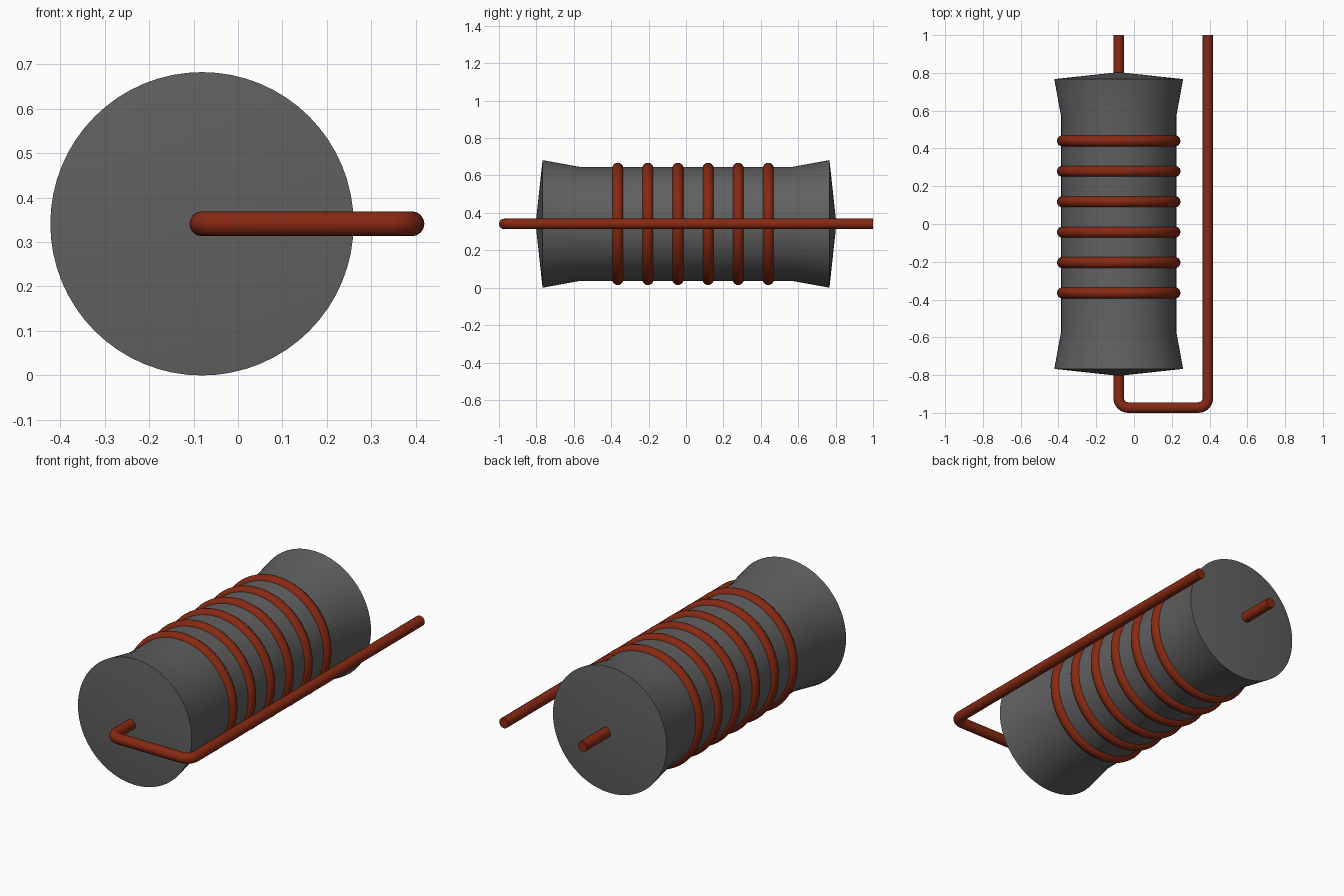
import bpy, bmesh
from math import pi, sin, cos, radians
from mathutils import Vector, Matrix

if "Cube" in bpy.data.objects:
    bpy.data.objects.remove(bpy.data.objects["Cube"], do_unlink=True)

CENTRE = Vector((-0.081, 0, 0.341))   # axis of the core, running along y
WIRE_R = 0.028
WIRE_X = 0.391                        # return wire beside the core
FRONT_Y = -0.972


def material(name, colour):
    m = bpy.data.materials.new(name)
    m.use_nodes = True
    m.diffuse_color = colour
    m.node_tree.nodes["Principled BSDF"].inputs["Base Color"].default_value = colour
    return m


grey = material("dark grey", (0.118, 0.118, 0.118, 1))
copper = material("copper red", (0.24, 0.022, 0.006, 1))


def smooth(obj):
    bpy.ops.object.select_all(action='DESELECT')
    obj.select_set(True)
    bpy.context.view_layer.objects.active = obj
    bpy.ops.object.shade_smooth_by_angle(angle=radians(35))


def lathe(name, profile, steps, mat, closed=False):
    """Revolve a (radius, y) profile about the core axis."""
    bm = bmesh.new()
    verts = [bm.verts.new((r, y, 0)) for r, y in profile]
    edges = [bm.edges.new(pair) for pair in zip(verts, verts[1:])]
    if closed:
        edges.append(bm.edges.new((verts[-1], verts[0])))
    bmesh.ops.spin(bm, geom=verts + edges, cent=(0, 0, 0), axis=(0, 1, 0),
                   angle=2 * pi, steps=steps)
    bmesh.ops.remove_doubles(bm, verts=bm.verts, dist=0.0005)
    bmesh.ops.recalc_face_normals(bm, faces=bm.faces)
    mesh = bpy.data.meshes.new(name)
    bm.to_mesh(mesh)
    bm.free()
    mesh.materials.append(mat)
    obj = bpy.data.objects.new(name, mesh)
    obj.location = CENTRE
    bpy.context.collection.objects.link(obj)
    smooth(obj)
    return obj


# Flared core with shallow conical ends
half = [(0.305, 0.57), (0.341, 0.767), (0, 0.804)]
lathe("core", [(r, -y) for r, y in reversed(half)] + half, 64, grey)

# Six wire rings around the core
for i in range(6):
    y = -0.365 + 0.161 * i
    ring = [(0.297 + 0.03 * cos(a), y + 0.03 * sin(a))
            for a in (2 * pi * k / 16 for k in range(16))]
    lathe(f"ring_{i + 1}", ring, 64, copper, closed=True)


# Wire through the core, bent at the front and returning along the left side
def bend(cx, cy, start, radius=0.05, steps=6):
    return [(cx + radius * cos(start + pi / 2 * k / steps),
             cy + radius * sin(start + pi / 2 * k / steps)) for k in range(steps + 1)]


x0, b = CENTRE.x, 0.05
path = [(x0, 1)] + bend(x0 + b, FRONT_Y + b, pi) \
    + bend(WIRE_X - b, FRONT_Y + b, 1.5 * pi) + [(WIRE_X, 1)]

curve = bpy.data.curves.new("wire", 'CURVE')
curve.dimensions = '3D'
curve.bevel_depth = WIRE_R
curve.bevel_resolution = 6
curve.use_fill_caps = True
spline = curve.splines.new('POLY')
spline.points.add(len(path) - 1)
for point, (x, y) in zip(spline.points, path):
    point.co = (x, y, CENTRE.z, 1)
curve.materials.append(copper)
wire = bpy.data.objects.new("wire", curve)
bpy.context.collection.objects.link(wire)
bpy.ops.object.select_all(action='DESELECT')
wire.select_set(True)
bpy.context.view_layer.objects.active = wire
bpy.ops.object.convert(target='MESH')
smooth(bpy.context.view_layer.objects.active)
